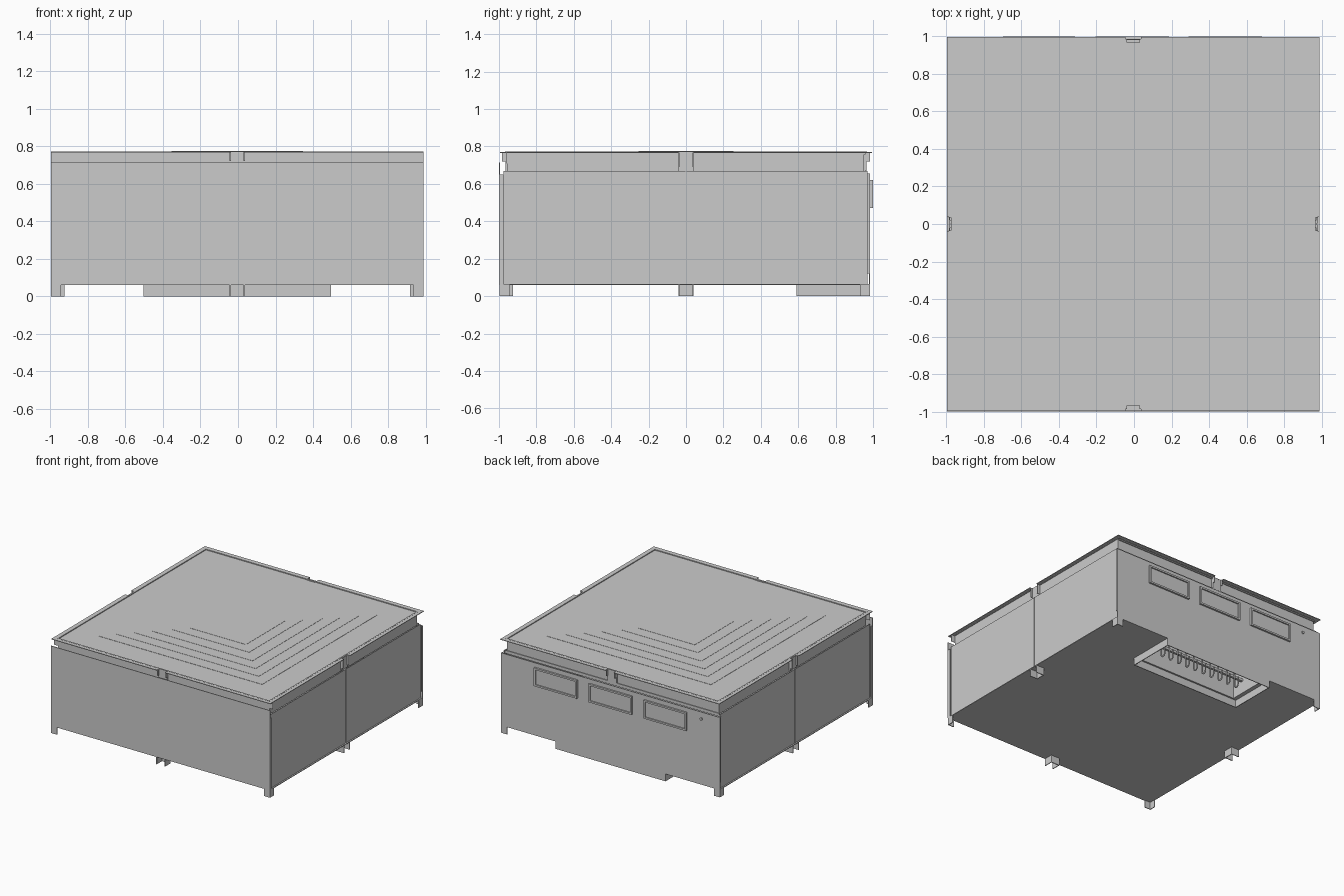
import bpy, bmesh, math
from mathutils import Matrix, Vector

if "Cube" in bpy.data.objects:
    bpy.data.objects.remove(bpy.data.objects["Cube"])

CX = -0.004          # plan centre in x
W = 0.993            # half width
T = 0.006            # sheet thickness


def boxes(name, items):
    """One object from a list of (x0, x1, y0, y1, z0, z1) boxes."""
    bm = bmesh.new()
    for x0, x1, y0, y1, z0, z1 in items:
        m = Matrix.Translation(((x0 + x1) / 2 + CX, (y0 + y1) / 2, (z0 + z1) / 2))
        m = m @ Matrix.Diagonal((abs(x1 - x0), abs(y1 - y0), abs(z1 - z0), 1))
        bmesh.ops.create_cube(bm, size=1, matrix=m)
    me = bpy.data.meshes.new(name)
    bm.to_mesh(me)
    bm.free()
    ob = bpy.data.objects.new(name, me)
    bpy.context.collection.objects.link(ob)
    return ob


def frame(x0, x1, y0, y1, z0, z1, w):
    """Four boxes forming a rectangular ring in plan."""
    return [(x0, x1, y0, y0 + w, z0, z1), (x0, x1, y1 - w, y1, z0, z1),
            (x0, x0 + w, y0 + w, y1 - w, z0, z1), (x1 - w, x1, y0 + w, y1 - w, z0, z1)]


# Floor with a cable opening near the back
boxes("floor", [(-W, W, -0.995, 0.61, 0.06, 0.066), (-W, W, 0.95, 0.985, 0.06, 0.066),
                (-W, -0.46, 0.61, 0.95, 0.06, 0.066), (0.46, W, 0.61, 0.95, 0.06, 0.066)])

# Walls
boxes("front_panel", [(-W, W, -1.0, -1.0 + T, 0.06, 0.715)])
boxes("back_panel", [(-W, W, 0.985 - T, 0.985, 0.06, 0.655)])
boxes("back_upper_wall", [(-0.97, 0.97, 0.965 - T, 0.965, 0.65, 0.675)])
side, posts = [], []
for s in (-1, 1):
    a, b = s * 0.982, s * 0.976
    side += [(a, b, -0.975, -0.003, 0.06, 0.67), (a, b, 0.003, 0.97, 0.06, 0.67)]
    side.append((s * 0.975, s * 0.969, -0.02, 0.02, 0.06, 0.67))
    # folded returns of the front and back panels
    posts += [(s * W, s * (W - T), -1.0, -0.976, 0.06, 0.65),
              (s * W, s * (W - T), 0.968, 0.985, 0.12, 0.655)]
boxes("side_panels", side)
boxes("corner_returns", posts)

# Roof: recessed skirt, overhanging flange with notches, stepped top
boxes("roof_skirt", frame(-0.96, 0.96, -0.957, 0.952, 0.66, 0.765, T)
      + [(-W, W, -0.96, -0.957, 0.71, 0.768)])
flange = []
for s in (-1, 1):
    for a, b in ((-W, -0.04), (0.04, W)):
        flange.append((a, b, s * 0.965, s * 0.995, 0.766, 0.771))
        flange.append((s * 0.96, s * W, a, b, 0.766, 0.771))
boxes("roof_flange", flange)
boxes("roof_rim", frame(-0.967, 0.967, -0.967, 0.967, 0.765, 0.772, 0.012))
boxes("roof_plate", [(-0.96, 0.96, -0.96, 0.96, 0.757, 0.765)])
for i, h in enumerate((0.745, 0.645, 0.55, 0.455, 0.35, 0.255)):
    top = 0.767 + i * 0.0017
    boxes("roof_step_%d" % (i + 1), [(-h, h, -h, h, 0.76, top)])

# Lifting lugs in the middle of each roof side
lugs = []
for s in (-1, 1):
    lugs += [(-0.04, 0.04, s * 0.95, s * 0.966, 0.67, 0.768),
             (s * 0.955, s * 0.97, -0.04, 0.04, 0.67, 0.768)]
    for t in (-0.04, 0.034):
        lugs += [(t, t + T, s * 0.96, s * 0.985, 0.72, 0.768),
                 (s * 0.96, s * 0.985, t, t + T, 0.69, 0.768)]
boxes("lifting_lugs", lugs)

# Feet: corner angles and mid-side channels
feet = []
for sx in (-1, 1):
    for sy in (-1, 1):
        yo = 0.985 if sy > 0 else -0.998
        feet += [(sx * W, sx * (W - 0.055), yo, yo - sy * T, 0, 0.06),
                 (sx * W, sx * (W - T), yo, yo - sy * 0.055, 0, 0.06)]
    feet.append((sx * 0.92, sx * (0.92 + T), -0.04, 0.04, 0, 0.06))
    for t in (-0.04, 0.034):
        feet.append((sx * 0.92, sx * W, t, t + T, 0, 0.06))
feet.append((-0.04, 0.04, -0.93, -0.93 + T, 0, 0.06))
for t in (-0.04, 0.034):
    feet.append((t, t + T, -0.998, -0.93, 0, 0.06))
boxes("feet", feet)

# Cable tray under the back edge and the chamber above it
boxes("cable_tray", frame(-0.5, 0.5, 0.59, 0.985, 0, 0.06, T))
boxes("cable_chamber", frame(-0.47, 0.47, 0.60, 0.96, 0.06, 0.36, T)
      + [(-0.47, 0.47, 0.60, 0.96, 0.355, 0.36)])
boxes("terminal_rails", [(-0.46, 0.46, 0.70, 0.72, 0.16, 0.18),
                         (-0.46, 0.46, 0.84, 0.86, 0.16, 0.18)])

# Row of hooked cable terminals
cu = bpy.data.curves.new("cable_hooks", 'CURVE')
cu.dimensions = '3D'
cu.bevel_depth = 0.006
cu.bevel_resolution = 1
for i in range(10):
    x = CX - 0.38 + i * 0.08
    pts = [(x, 0.72, 0.30), (x, 0.72, 0.09)]
    pts += [(x, 0.74 - 0.02 * math.cos(a), 0.09 - 0.02 * math.sin(a))
            for a in (math.pi * k / 6 for k in range(1, 7))] + [(x, 0.76, 0.15)]
    sp = cu.splines.new('POLY')
    sp.points.add(len(pts) - 1)
    for p, c in zip(sp.points, pts):
        p.co = (*c, 1)
bpy.context.collection.objects.link(bpy.data.objects.new("cable_hooks", cu))

# Three framed vents on the back
for i, (x0, x1) in enumerate(((-0.695, -0.31), (-0.20, 0.19), (0.295, 0.685))):
    z0, z1, w = 0.47, 0.62, 0.014
    boxes("vent_frame_%d" % (i + 1),
          [(x0, x1, 0.98, 1.0, z0, z0 + w), (x0, x1, 0.98, 1.0, z1 - w, z1),
           (x0, x0 + w, 0.98, 1.0, z0 + w, z1 - w), (x1 - w, x1, 0.98, 1.0, z0 + w, z1 - w),
           (x0, x1, 0.98, 0.99, z0, z1)])

# Small lock beside the vents
bpy.ops.mesh.primitive_cylinder_add(vertices=16, radius=0.011, depth=0.014,
                                    location=(-0.83, 0.987, 0.60),
                                    rotation=(math.pi / 2, 0, 0))
bpy.context.object.name = "lock"
